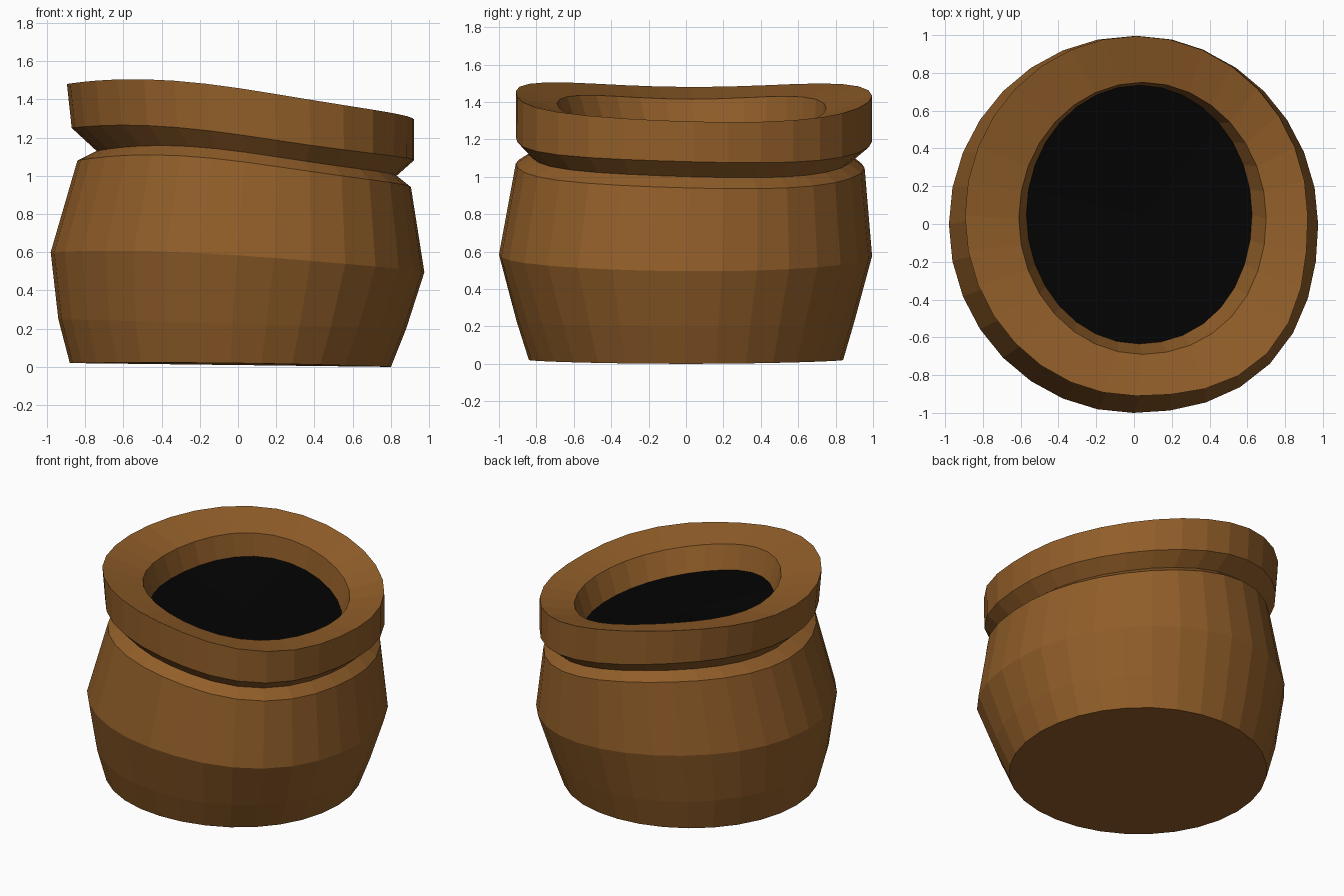
import bpy, bmesh
from math import cos, sin, pi

if "Cube" in bpy.data.objects:
    bpy.data.objects.remove(bpy.data.objects["Cube"])

SIDES = 32


def material(name, color):
    m = bpy.data.materials.new(name)
    m.diffuse_color = color
    m.use_nodes = True
    m.node_tree.nodes["Principled BSDF"].inputs["Base Color"].default_value = m.diffuse_color
    return m


def ring(bm, x0, x1, y0, y1, zl, zr, zy, warp, bulge):
    """Warped oval: x/y extents, heights at left, right, front/back,
    unevenness in height, and outward bulge at the front right."""
    mx = (zl + zr) / 2
    a, b, c = (mx + zy) / 2, (zr - zl) / 2, (mx - zy) / 2
    verts = []
    for i in range(SIDES):
        t = 2 * pi * i / SIDES
        uneven = (0.014 * (cos(3 * t) - cos(t))
                  - 0.006 * sin(2 * t) - 0.012 * sin(t))
        swell = 1
        if cos(t) > 0 > sin(t):
            swell += bulge * sin(2 * t) ** 2
        verts.append(bm.verts.new((
            (x0 + x1) / 2 + (x1 - x0) / 2 * cos(t) * swell,
            (y0 + y1) / 2 + (y1 - y0) / 2 * sin(t) * swell,
            a + b * cos(t) + c * cos(2 * t) + warp * uneven)))
    return verts


def finish(bm, name, mat):
    me = bpy.data.meshes.new(name)
    bm.to_mesh(me)
    bm.free()
    me.materials.append(mat)
    ob = bpy.data.objects.new(name, me)
    bpy.context.collection.objects.link(ob)
    return ob


clay = material("clay", (0.285, 0.112, 0.022, 1))
dark = material("dark_filling", (0.001, 0.001, 0.001, 1))

# Pot: belly, pinched neck, heavy lip and inner wall
surface = (-0.57, 0.625, -0.635, 0.735, 1.25, 1.10, 1.22, 1, 0.02)
profile = [
    (-0.88, 0.80, -0.84, 0.84, 0.02, 0.00, 0.02, 0, 0.01),
    (-0.94, 0.88, -0.905, 0.90, 0.25, 0.20, 0.225, 0, 0.025),
    (-0.98, 0.975, -1.0, 0.995, 0.60, 0.495, 0.58, 0.3, 0.045),
    (-0.84, 0.905, -0.91, 0.955, 1.08, 0.94, 1.06, 1, 0.06),
    (-0.74, 0.83, -0.83, 0.89, 1.13, 1.00, 1.11, 1, 0.06),
    (-0.87, 0.92, -0.91, 0.995, 1.25, 1.08, 1.20, 1, 0.075),
    (-0.895, 0.92, -0.91, 0.995, 1.48, 1.295, 1.445, 1, 0.08),
    (-0.61, 0.70, -0.69, 0.75, 1.415, 1.265, 1.38, 1, 0.02),
    surface,
]
bm = bmesh.new()
rings = [ring(bm, *p) for p in profile]
for lo, hi in zip(rings, rings[1:]):
    for i in range(SIDES):
        j = (i + 1) % SIDES
        bm.faces.new((lo[i], lo[j], hi[j], hi[i]))
bm.faces.new(rings[0][::-1])
finish(bm, "pot", clay)

# Dark filling that closes the opening
bm = bmesh.new()
edge = ring(bm, *surface)
centre = bm.verts.new((0.03, 0.05, 1.2))
for i in range(SIDES):
    bm.faces.new((edge[i], edge[(i + 1) % SIDES], centre))
finish(bm, "filling", dark)
